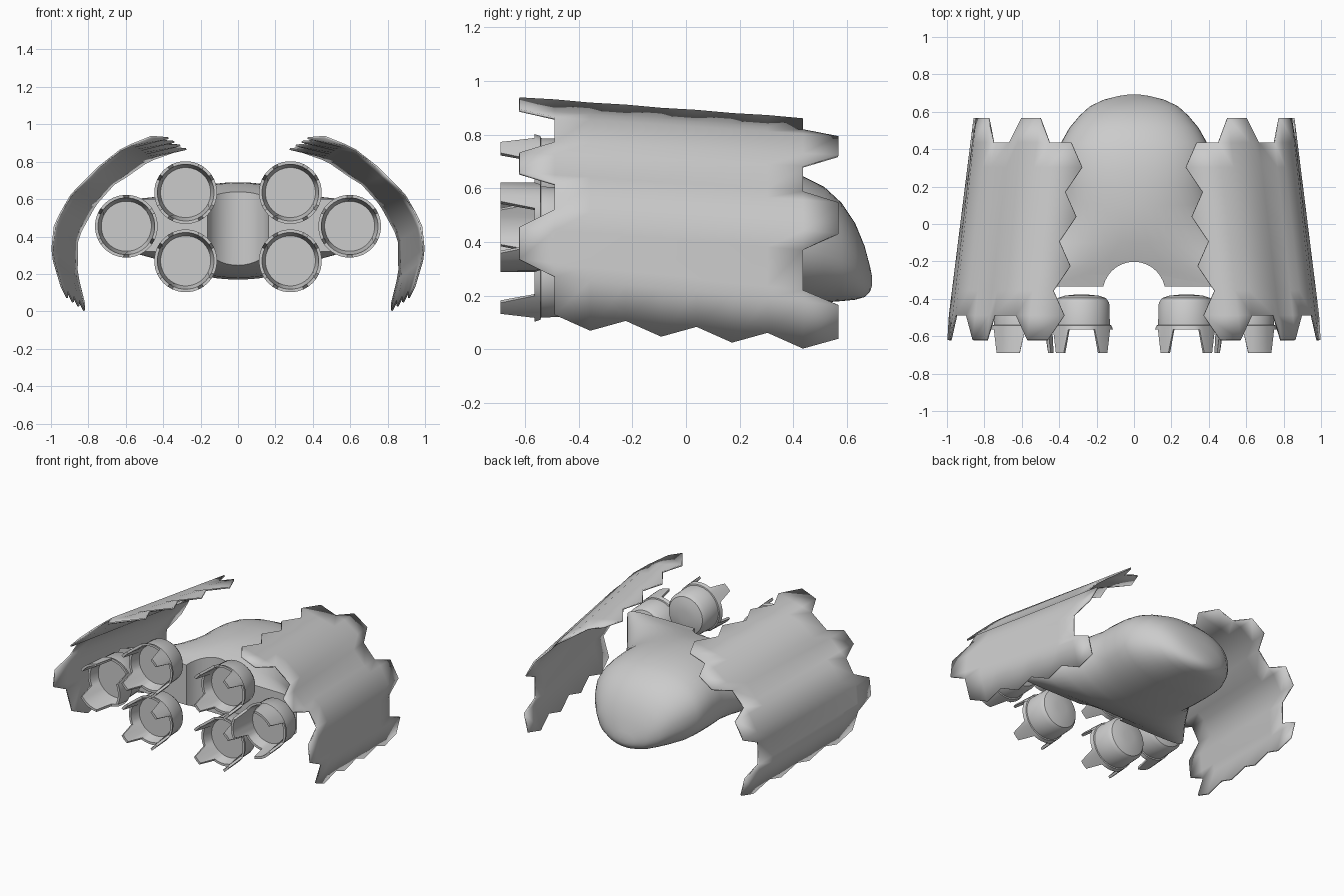
import bpy, bmesh, math
from mathutils import Vector

if "Cube" in bpy.data.objects:
    bpy.data.objects.remove(bpy.data.objects["Cube"])

grey = bpy.data.materials.new("hull grey")
grey.diffuse_color = (0.6, 0.6, 0.6, 1)
grey.use_nodes = True
grey.node_tree.nodes["Principled BSDF"].inputs["Base Color"].default_value = grey.diffuse_color


def smooth(ob, angle):
    bpy.ops.object.select_all(action='DESELECT')
    bpy.context.view_layer.objects.active = ob
    ob.select_set(True)
    bpy.ops.object.shade_smooth_by_angle(angle=math.radians(angle))


def finish(bm, name, angle=35):
    bmesh.ops.recalc_face_normals(bm, faces=bm.faces[:])
    me = bpy.data.meshes.new(name)
    bm.to_mesh(me)
    bm.free()
    ob = bpy.data.objects.new(name, me)
    bpy.context.collection.objects.link(ob)
    me.materials.append(grey)
    smooth(ob, angle)
    return ob


def loft(bm, rings):
    rows = [[bm.verts.new(p) for p in r] for r in rings]
    n = len(rows[0])
    for a, b in zip(rows, rows[1:]):
        for i in range(n):
            bm.faces.new((a[i], a[(i + 1) % n], b[(i + 1) % n], b[i]))
    bm.faces.new(rows[0])
    bm.faces.new(rows[-1])


# Curved wing shells: six lengthwise tiles, each shifted forward or back to make teeth
FRONT = [(.425, .935), (.57, .89), (.63, .86), (.745, .77), (.785, .73), (.86, .655),
         (.895, .615), (.95, .52), (.98, .455), (.993, .335), (.985, .27), (.935, .106)]
BACK = [(.298, .857), (.45, .815), (.50, .79), (.60, .72), (.665, .68), (.75, .585),
        (.777, .545), (.84, .43), (.86, .37), (.862, .22), (.853, .165), (.815, .017)]
STEP = .132


def wing_shell(name, side):
    bm = bmesh.new()
    grid = []
    for c in range(12):
        lo, hi = (0, 8) if (c // 2) % 2 == 0 else (-1, 7)
        yb, yf = .435 - STEP * lo, .435 - STEP * hi
        col = {}
        for j in range(lo, hi + 1):
            y = .435 - STEP * j
            t = (y - yb) / (yf - yb)
            p = Vector(BACK[c]).lerp(Vector(FRONT[c]), t)
            if c == 0:      # saw-tooth upper edge
                p += Vector((-1, .03)) * (.037 if j % 2 else -.037)
            if c == 11:     # saw-tooth lower edge
                p += Vector((-.3, -.954)) * (-.025 if j % 2 else .025)
            col[j] = bm.verts.new((side * p.x, y, p.y))
        grid.append([col[min(max(j, lo), hi)] for j in range(-1, 9)])
    for a, b in zip(grid, grid[1:]):
        for j in range(9):
            quad = list(dict.fromkeys((a[j], b[j], b[j + 1], a[j + 1])))
            if len(quad) > 2:
                bm.faces.new(quad)
    ob = finish(bm, name, 60)
    mod = ob.modifiers.new("thickness", 'SOLIDIFY')
    mod.thickness = .01
    mod.offset = 0


wing_shell("left_wing_shell", -1)
wing_shell("right_wing_shell", 1)

# Central pod flaring into a flat box at the front: (y, half width, bottom, top, roundness)
SECTIONS = [(-.335, .69, .32, .60, .2), (-.27, .645, .29, .617, .42), (-.2, .595, .245, .64, .7),
            (-.1, .53, .2, .668, .95), (0, .465, .18, .686, 1), (.1, .42, .175, .69, .95),
            (.2, .412, .17, .69, .9), (.3, .412, .17, .68, .9), (.38, .405, .17, .664, .9),
            (.435, .39, .17, .645, .9), (.515, .345, .175, .605, .9), (.58, .29, .18, .545, .9),
            (.63, .235, .185, .47, .9), (.665, .16, .195, .385, .95), (.685, .08, .215, .31, 1),
            (.692, .03, .235, .275, 1)]


def oval(y, w, z0, z1, e, n=48):
    ring = []
    for i in range(n):
        a = 2 * math.pi * i / n
        c, s = math.cos(a), math.sin(a)
        ring.append((w * math.copysign(abs(c) ** e, c), y,
                     (z0 + z1) / 2 + (z1 - z0) / 2 * math.copysign(abs(s) ** e, s)))
    return ring


bm = bmesh.new()
loft(bm, [oval(*s) for s in SECTIONS])
pod = finish(bm, "central_pod")

# Round notch splits the pod front into two arms
bm = bmesh.new()
loft(bm, [[(.168 * math.cos(math.tau * i / 32), -.37 + .168 * math.sin(math.tau * i / 32), z)
           for i in range(32)] for z in (.05, .85)])
cutter = finish(bm, "notch_cutter")
cutter.hide_render = True
mod = pod.modifiers.new("notch", 'BOOLEAN')
mod.operation = 'DIFFERENCE'
mod.solver = 'EXACT'
mod.object = cutter
bpy.context.view_layer.objects.active = pod
bpy.ops.object.modifier_apply(modifier="notch")
bpy.data.objects.remove(cutter, do_unlink=True)
smooth(pod, 40)


# Engine cups: domed back, toothed sleeve with regular notches, recessed disc
def engine_cup(name, cx, cz, notch, teeth):
    profile = [(.04, -.378), (.09, -.383), (.13, -.396), (.148, -.42), (.152, -.54),
               (.16, -.542), (.168, None), (.152, None), (.134, -.5)]
    n, pitch = 36, 360 / teeth
    bm = bmesh.new()
    rings = []
    for r, y in profile:
        ring = []
        for i in range(n):
            a = 360 * (i + .5) / n
            off = abs((a + pitch / 2) % pitch - pitch / 2)   # angle from nearest notch
            tip = -.565 if off < 28 else -.69
            t = math.radians(a + notch)
            ring.append((cx + r * math.cos(t), tip if y is None else y, cz + r * math.sin(t)))
        rings.append(ring)
    loft(bm, rings)
    finish(bm, name)


for side, word in ((-1, "left"), (1, "right")):
    engine_cup(word + "_upper_engine_cup", side * .28, .635, 90, 4)
    engine_cup(word + "_lower_engine_cup", side * .28, .27, 270, 4)
    engine_cup(word + "_outer_engine_cup", side * .597, .455, 0 if side > 0 else 180, 3)
